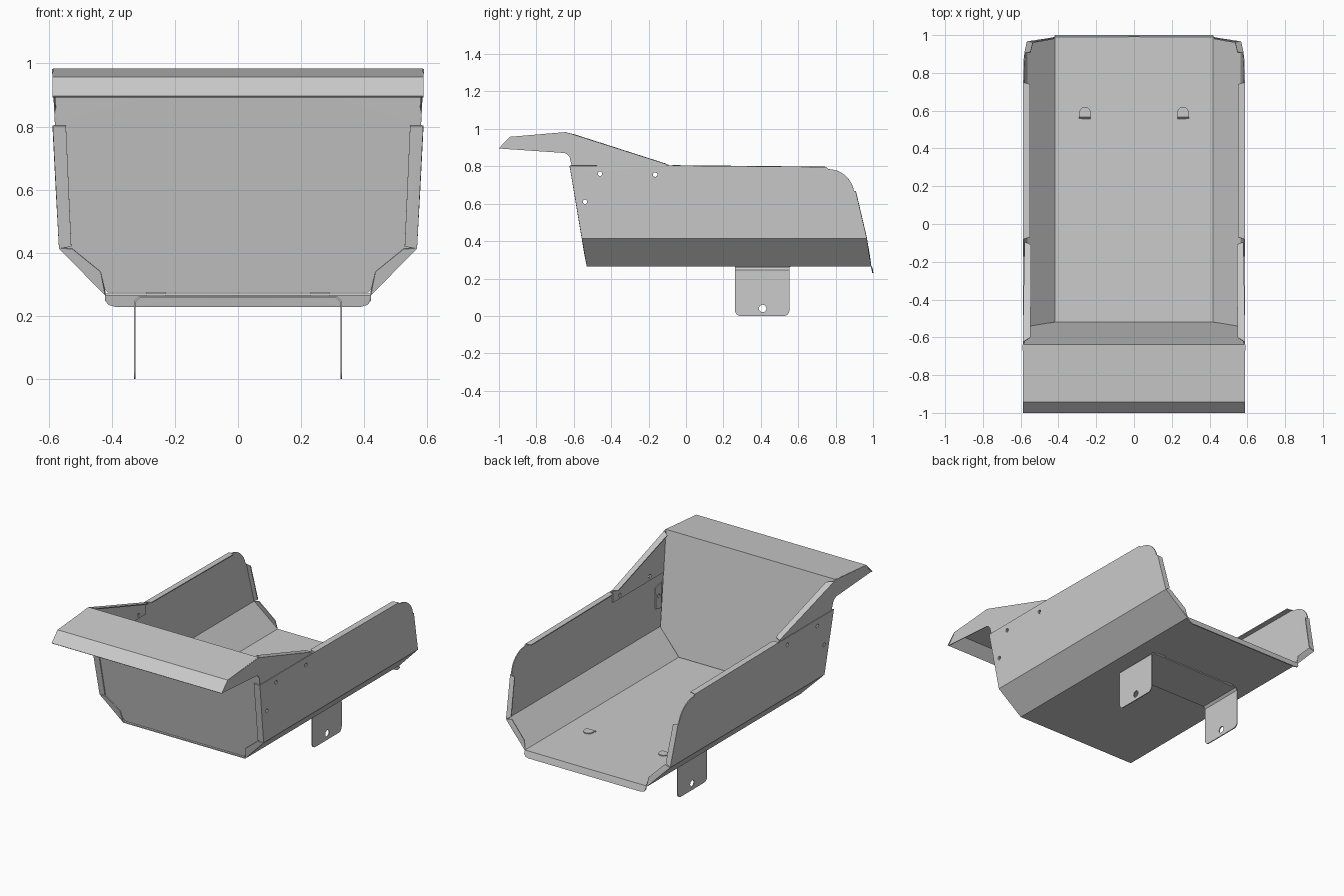
import bpy, bmesh, math
from mathutils import Vector

if "Cube" in bpy.data.objects:
    bpy.data.objects.remove(bpy.data.objects["Cube"])

T = 0.006  # sheet thickness


def arc(cx, cy, r, a0, a1, n=8):
    return [(cx + r * math.cos(math.radians(a0 + (a1 - a0) * i / n)),
             cy + r * math.sin(math.radians(a0 + (a1 - a0) * i / n))) for i in range(n + 1)]


def hole(cx, cy, r):
    return arc(cx, cy, r, 0, 360, 16)[:-1]


def sheet_metal(name, panels):
    """Folded sheet: each panel is (outline, holes); one half, mirrored in x, then thickened."""
    bm = bmesh.new()
    for outline, holes in panels:
        edges = []
        for loop in [outline] + holes:
            vs = [bm.verts.new(Vector(p)) for p in loop]
            edges += [bm.edges.new((vs[i - 1], vs[i])) for i in range(len(vs))]
        bmesh.ops.triangle_fill(bm, edges=edges, use_beauty=True)
    bmesh.ops.remove_doubles(bm, verts=bm.verts, dist=0.0003)
    bmesh.ops.recalc_face_normals(bm, faces=bm.faces)
    me = bpy.data.meshes.new(name)
    bm.to_mesh(me)
    bm.free()
    ob = bpy.data.objects.new(name, me)
    bpy.context.collection.objects.link(ob)
    m = ob.modifiers.new("mirror", 'MIRROR')
    m.merge_threshold = 0.0005
    s = ob.modifiers.new("thickness", 'SOLIDIFY')
    s.thickness = T
    s.offset = 0
    return ob


def wall_x(z):       # outward lean of the side walls
    return 0.565 + (z - 0.415) * 0.0513


def front_y(z):      # forward lean of the front edge
    return -0.53 - (z - 0.265) * 0.167


def back_y(z):       # lean of the rear edge
    return 0.965 - (z - 0.415) * (0.235 if z > 0.415 else 0.167)


def on_wall(pts, dx=0):
    return [(wall_x(z) + dx, y, z) for y, z in pts]


def on_front(pts, dy=0):
    return [(x, front_y(z) + dy, z) for x, z in pts]


def on_back(pts):
    return [(x, back_y(z), z) for x, z in pts]


# Trough: floor, chamfers, walls and their folded flanges
Z0, Z1, Z2 = 0.268, 0.415, 0.803
XF = 0.42
fb, bb = front_y(Z0), back_y(Z0)
fm, bmid = front_y(Z1), back_y(Z1)
bolt_holes = [(-0.46, 0.76), (-0.165, 0.755), (-0.54, 0.61)]
top_a, top_b = (-0.08, Z2), (0.75, 0.795)
wall = ([(fm, Z1), (front_y(Z2), Z2), top_a, top_b] + arc(0.76, 0.645, 0.14, 90, 10)
        + [(back_y(0.667), 0.667), (bmid, Z1)])
wa, wb = on_wall([top_a, top_b])
lip = [(0, bb, Z0), (XF, bb, Z0), (XF, 0.997, 0.25), (0.41, 0.998, 0.236),
       (0.39, 0.999, 0.23), (0, 0.999, 0.23)]
sheet_metal("trough", [
    ([(0, fb, Z0), (XF, fb, Z0), (XF, bb, Z0), (0, bb, Z0)], []),
    ([(XF, fb, Z0), (wall_x(Z1), fm, Z1), (wall_x(Z1), bmid, Z1), (XF, bb, Z0)], []),
    (on_wall(wall), [on_wall(hole(y, z, 0.012)) for y, z in bolt_holes]),
    # top flange
    ([wa, wb, (wb[0] - 0.035, 0.74, wb[2]), (wa[0] - 0.035, -0.07, wa[2])], []),
    # front flanges
    (on_front([(wall_x(Z1), Z1), (wall_x(Z2), Z2), (0.545, Z2), (0.528, 0.42)]), []),
    (on_front([(wall_x(Z1), Z1), (0.525, 0.413), (0.435, 0.34), (XF, Z0)]), []),
    # rear flanges
    (on_back([(wall_x(Z1), Z1), (wall_x(0.667), 0.667), (0.548, 0.66), (0.535, 0.435)]), []),
    (on_back([(wall_x(Z1), Z1), (0.53, 0.425), (0.43, 0.325), (XF, Z0)]), []),
    # rear drip lip
    (lip, []),
])

# Front plate folded forward into the hood
D = 0.011
edge = on_front([(0.412, 0.275), (0.556, 0.416), (0.576, 0.81), (0.586, 0.981)], D)
hood = [(0.586, edge[3][1], 0.981), (0.588, -0.94, 0.955), (0.588, -0.998, 0.895)]


def centred(p):
    return (0, p[1], p[2])


sheet_metal("front_plate_and_hood", [
    ([centred(edge[0])] + edge + [centred(edge[3])], []),
    ([centred(hood[0]), hood[0], hood[1], centred(hood[1])], []),
    ([centred(hood[1]), hood[1], hood[2], centred(hood[2])], []),
])

# Hood side gussets with bolted lower tab and folded top flange
ga, gb = (-0.625, 0.977), (-0.095, 0.807)
gusset = ([(-0.997, 0.895), (-0.94, 0.955), (-0.645, 0.982), ga, gb, (-0.095, 0.735),
           (-0.595, 0.735), (-0.615, 0.82)] + arc(-0.66, 0.83, 0.042, 0, 85, 6))
fa, fbk = on_wall([ga, gb], -0.008)
sheet_metal("hood_gussets", [
    (on_wall(gusset, -0.008), [on_wall(hole(y, z, 0.012), -0.008) for y, z in bolt_holes[:2]]),
    ([fa, fbk, (fbk[0] - 0.033, -0.11, 0.812), (fa[0] - 0.038, -0.60, 0.969)], []),
])

# Small bolted tabs joining front plate to walls
tab = [(-0.575, 0.68), (-0.51, 0.67), (-0.505, 0.54), (-0.555, 0.53)]
sheet_metal("front_plate_tabs", [
    (on_wall(tab, -0.008), [on_wall(hole(-0.54, 0.61, 0.012), -0.008)])])

# U bracket under the floor
X, ya, yb = 0.327, 0.262, 0.553
leg = ([(ya, 0.245)] + arc(ya + 0.03, 0.03, 0.03, 180, 270, 6)
       + arc(yb - 0.03, 0.03, 0.03, 270, 360, 6) + [(yb, 0.245)])
sheet_metal("mount_bracket", [
    ([(X, y, z) for y, z in leg], [[(X, y, z) for y, z in hole(0.41, 0.04, 0.02)]]),
    ([(X, ya, 0.245), (X, yb, 0.245), (0.313, yb, 0.260), (0.313, ya, 0.260)], []),
    ([(0.313, ya, 0.260), (0.313, yb, 0.260), (0, yb, 0.260), (0, ya, 0.260)], []),
])

# Locating hooks lying on the floor
dome = [(0.23, 0.567)] + arc(0.26, 0.59, 0.03, 180, 0, 10)[::-1][::-1] + [(0.29, 0.567)]
sheet_metal("floor_hooks", [
    ([(x, y, 0.277) for x, y in dome], []),
    ([(0.23, 0.567, 0.277), (0.29, 0.567, 0.277), (0.29, 0.553, 0.262), (0.23, 0.553, 0.262)], []),
])
